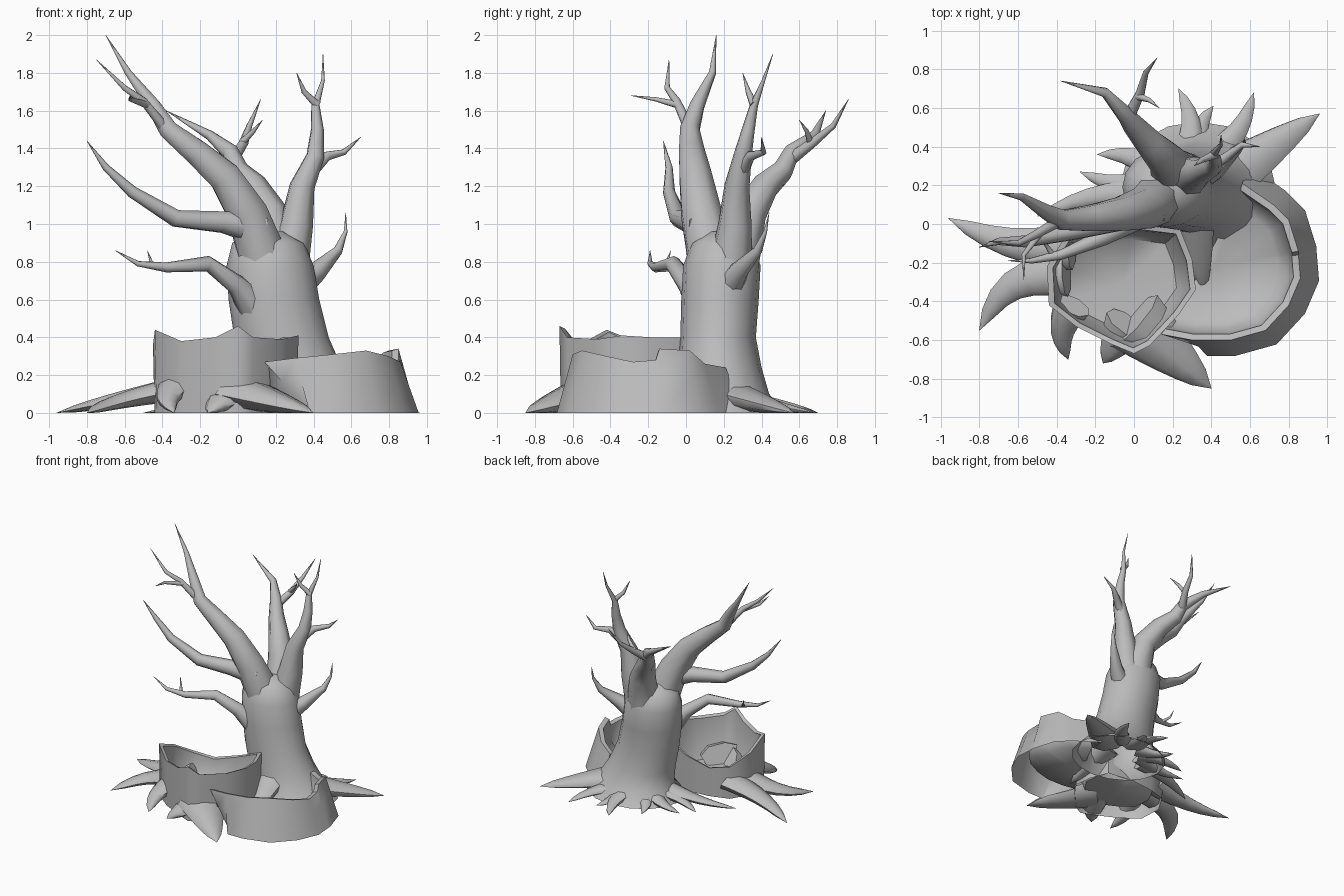
import bpy, bmesh, math
from mathutils import Vector

if "Cube" in bpy.data.objects:
    bpy.data.objects.remove(bpy.data.objects["Cube"])

bark = bpy.data.materials.new("grey_bark")
bark.use_nodes = True
grey = (0.5, 0.5, 0.5, 1)
bark.diffuse_color = grey
bark.node_tree.nodes["Principled BSDF"].inputs["Base Color"].default_value = grey


def finish(bm, name, angle=60):
    """Turn the working mesh into a smooth, named object."""
    bmesh.ops.remove_doubles(bm, verts=bm.verts, dist=0.0005)
    bmesh.ops.recalc_face_normals(bm, faces=bm.faces)
    mesh = bpy.data.meshes.new(name)
    bm.to_mesh(mesh)
    bm.free()
    mesh.materials.append(bark)
    part = bpy.data.objects.new(name, mesh)
    bpy.context.collection.objects.link(part)
    bpy.ops.object.select_all(action="DESELECT")
    part.select_set(True)
    bpy.context.view_layer.objects.active = part
    bpy.ops.object.shade_smooth_by_angle(angle=math.radians(angle))


def bridge(bm, lower, upper, closed=True):
    """Join two rows of vertices with quads."""
    count = len(lower)
    for i in range(count if closed else count - 1):
        j = (i + 1) % count
        bm.faces.new((lower[i], lower[j], upper[j], upper[i]))


def tube(name, radius, *points, power=1.2, flare=1, squash=1, sides=8):
    """Limb that tapers to a point along its length and stays above the ground."""
    bm = bmesh.new()
    path = [Vector(p) for p in points]
    steps = [(b - a).length for a, b in zip(path, path[1:])]
    side, previous = Vector((0.3, 1, 0.2)), None
    for i, centre in enumerate(path):
        along = (path[min(i + 1, len(path) - 1)] - path[max(i - 1, 0)]).normalized()
        side = (side - along * side.dot(along)).normalized()
        across = along.cross(side)
        left_over = sum(steps[i:]) / sum(steps)
        r = max(radius * left_over ** power, 0.0012) * (flare if i == 0 else 1)
        ring = []
        for k in range(sides):
            turn = math.tau * k / sides
            offset = (side * math.cos(turn) + across * math.sin(turn)) * r
            offset.z *= squash
            co = centre + offset
            co.z = min(max(co.z, 0), 2)
            ring.append(bm.verts.new(co))
        if previous:
            bridge(bm, previous, ring)
        else:
            bm.faces.new(ring)
        previous = ring
    bm.faces.new(previous)
    finish(bm, name)


def root(name, radius, rise, start, tip, bend=0.0):
    """Flattened root that sinks to the ground and curves sideways to its tip."""
    a, b = Vector((*start, 0)), Vector((*tip, 0))
    sideways = (b - a).cross(Vector((0, 0, 1))).normalized()
    points = []
    for step in range(7):
        t = step / 6
        height = Vector((0, 0, rise * (1 - t)))
        points.append(a.lerp(b, t) + sideways * bend * math.sin(math.pi * t) + height)
    tube(name, radius, *points, power=0.65, squash=0.5)


def hollow(name, rim, centre, spread, closed, min_x=-1, wall=0.92, floor=0.06):
    """Ragged hollow stump: outer skin, rim, inner skin and floor."""
    bm = bmesh.new()
    middle = Vector((*centre, 0))
    rows = [[] for _ in range(6)]
    for x, y, z in rim:
        top = Vector((x, y, z))
        out = Vector((x, y, 0)) - middle
        up = Vector((0, 0, z))
        base = middle + out * spread
        base.x = max(base.x, min_x)
        profile = [base, base.lerp(top, 0.6), top,
                   middle + out * wall + up * 0.97,
                   middle + out * wall * 0.96 + up * 0.45,
                   middle + out * wall * 0.8 + Vector((0, 0, floor))]
        for row, co in zip(rows, profile):
            row.append(bm.verts.new(co))
    for lower, upper in zip(rows, rows[1:]):
        bridge(bm, lower, upper, closed)
    hub = bm.verts.new(middle + Vector((0, 0, floor / 2)))
    inner = rows[-1]
    for a, b in zip(inner, inner[1:] + inner[:1]):
        bm.faces.new((a, b, hub))
    if not closed:
        for end in (0, -1):
            bm.faces.new([row[end] for row in rows])
    finish(bm, name, 50)


# Trunk: stacked ovals given as x, y, z, radius along x, radius along y
trunk = bmesh.new()
previous = None
for x, y, z, rx, ry in ((.33, .2, 0, .4, .33), (.33, .19, .1, .31, .25), (.28, .18, .24, .27, .22),
                        (.23, .17, .4, .25, .2), (.19, .18, .6, .24, .205), (.17, .19, .78, .23, .205),
                        (.16, .19, .9, .19, .16), (.16, .19, .96, .08, .07)):
    ring = []
    for k in range(16):
        turn = math.tau * k / 16
        ring.append(trunk.verts.new((x + rx * math.cos(turn), y + ry * math.sin(turn), z)))
    if previous:
        bridge(trunk, previous, ring)
    previous = ring
trunk.faces.new(previous)
finish(trunk, "trunk")

# Limbs and their twigs
tube("leaning_limb", .16, (.17, .17, .6), (.12, .13, .86), (.05, .08, 1.06), (-.07, .05, 1.25), (-.22, .03, 1.38),
     (-.37, .02, 1.5), (-.45, .06, 1.63), (-.58, .14, 1.8), (-.7, .16, 2), power=1.05)
tube("leaning_twig", .03, (-.38, .02, 1.5), (-.5, -.05, 1.65), (-.6, -.1, 1.72), (-.75, -.09, 1.87), power=.7)
tube("leaning_side_twig", .02, (-.48, -.04, 1.63), (-.57, -.16, 1.66), (-.57, -.29, 1.68), power=.7)
tube("middle_limb", .07, (.12, .1, .98), (-.08, .02, 1.01), (-.33, -.04, 1.03), (-.56, -.09, 1.17),
     (-.7, -.09, 1.3), (-.8, -.12, 1.44), power=.7, flare=1.4)
tube("low_limb", .07, (.14, .14, .5), (-.01, .01, .68), (-.16, -.07, .79), (-.38, -.16, .77),
     (-.53, -.19, .79), (-.65, -.19, .86), power=.8, flare=1.7)
tube("low_twig", .015, (-.42, -.16, .77), (-.46, -.1, .8), (-.48, -.08, .86), power=.7)
tube("tall_limb", .14, (.23, .22, .6), (.27, .24, .82), (.31, .26, 1), (.34, .27, 1.2), (.41, .3, 1.36),
     (.42, .33, 1.5), (.41, .36, 1.63), (.45, .41, 1.76), (.45, .46, 1.9))
tube("tall_twig", .023, (.42, .36, 1.63), (.35, .33, 1.7), (.31, .3, 1.8), power=.7)
tube("tall_side_twig", .035, (.39, .3, 1.28), (.47, .34, 1.36), (.56, .41, 1.38), (.65, .4, 1.46), power=.7)
tube("right_limb", .09, (.26, .2, .62), (.42, .28, .75), (.53, .38, .86), (.57, .42, .96), (.57, .44, 1.06))
tube("back_limb", .15, (.2, .22, .65), (.2, .28, .86), (.17, .33, 1.05), (.08, .42, 1.2), (0, .51, 1.28),
     (-.04, .56, 1.38), (-.15, .68, 1.47), (-.38, .74, 1.6), power=1.1)
tube("back_twig", .035, (-.03, .55, 1.34), (.03, .67, 1.43), (.06, .78, 1.52), (.12, .86, 1.66), power=.8)
tube("back_side_twig", .02, (.02, .66, 1.43), (.08, .64, 1.49), (.13, .6, 1.55), power=.7)

# Spreading roots
root("left_root", .12, .13, (-.32, -.12), (-.96, .03), -.05)
root("left_front_root", .12, .12, (-.35, -.26), (-.8, -.55), .1)
root("front_corner_root", .1, .15, (-.32, -.42), (-.34, -.7), .04)
root("front_root", .18, .11, (0, -.5), (.4, -.85))
root("front_small_root", .13, .1, (-.03, -.52), (-.16, -.72))
root("right_root", .15, .1, (.45, .22), (.96, .57))
root("inner_root", .12, .18, (.3, .03), (.36, -.36))
for i, tip in enumerate([(.62, .68), (.41, .61), (.23, .7), (.04, .53), (-.19, .36), (-.28, .27), (-.5, .04)]):
    start = Vector((.3, .2)).lerp(Vector(tip), .3)
    root(f"back_root_{i + 1}", .08, .07, start, tip, .04 * (-1) ** i)

# Two broken hollow stumps in front of the trunk
hollow("left_stump", [(-.45, -.22, .36), (-.44, -.42, .44), (-.3, -.53, .38), (-.12, -.62, .4), (0, -.67, .46),
                      (.08, -.63, .4), (.23, -.47, .39), (.32, -.34, .41), (.3, -.18, .4), (.24, -.03, .4),
                      (0, 0, .3), (-.2, -.02, .24), (-.36, -.07, .27)], (-.06, -.3), .98, True)
hollow("right_stump", [(.14, -.57, .27), (.3, -.6, .29), (.5, -.6, .31), (.68, -.55, .33), (.8, -.42, .3),
                       (.86, -.28, .27), (.85, -.16, .28), (.85, -.14, .34), (.8, .02, .33),
                       (.72, .1, .26), (.56, .21, .24)], (.42, -.22), 1.22, False, min_x=.38)
